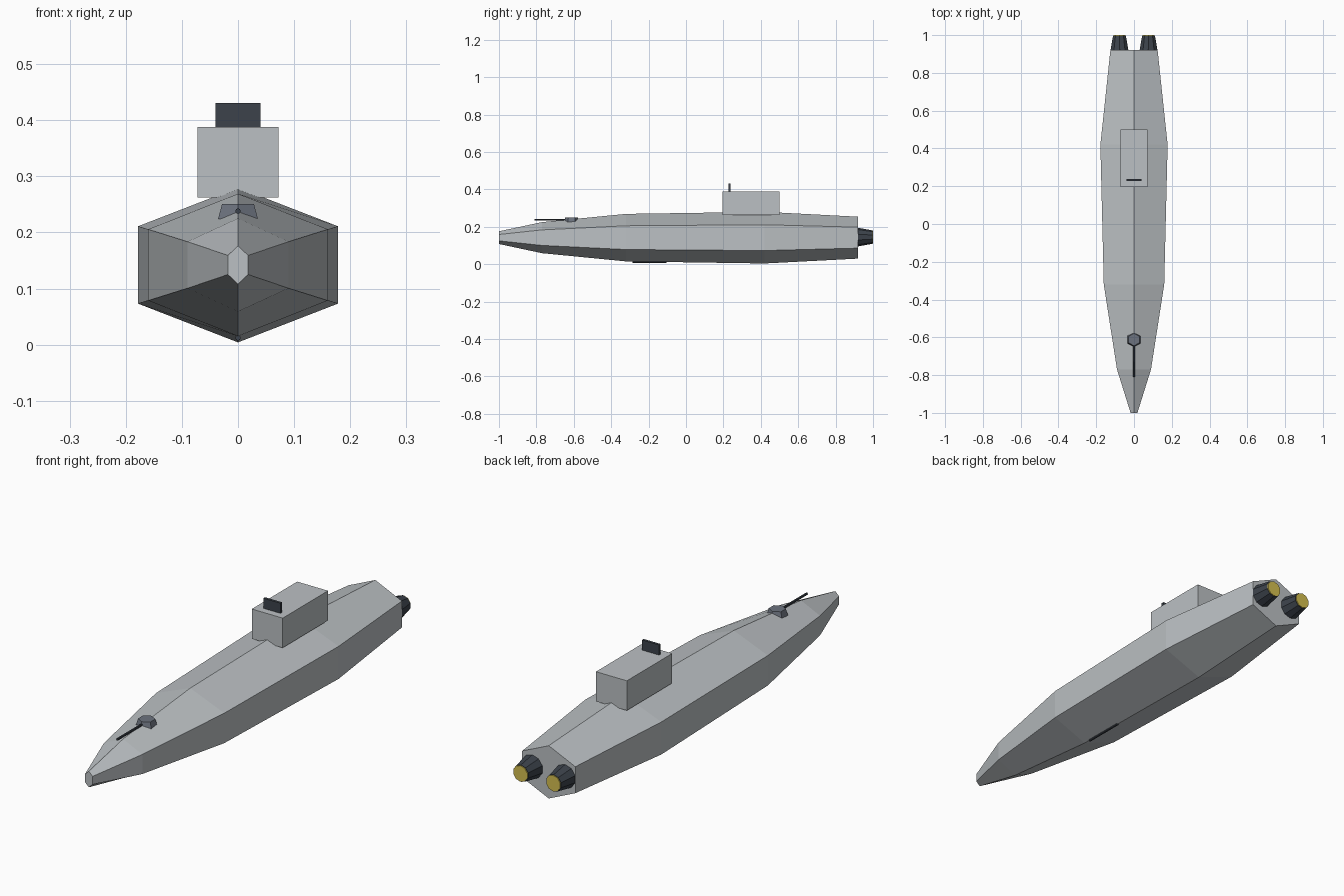
import bpy, bmesh, math
from mathutils import Matrix

cube = bpy.data.objects.get("Cube")
if cube:
    bpy.data.objects.remove(cube, do_unlink=True)


def material(name, rgb):
    m = bpy.data.materials.new(name)
    m.use_nodes = True
    m.diffuse_color = (*rgb, 1)
    m.node_tree.nodes["Principled BSDF"].inputs["Base Color"].default_value = (*rgb, 1)
    return m


hull_grey = material("hull grey", (0.50, 0.53, 0.55))
gun_grey = material("gun grey", (0.15, 0.17, 0.21))
dark_steel = material("dark steel", (0.045, 0.055, 0.07))
exhaust_yellow = material("exhaust yellow", (0.66, 0.52, 0.08))


def finish(name, bm, mat):
    bmesh.ops.recalc_face_normals(bm, faces=bm.faces)
    mesh = bpy.data.meshes.new(name)
    bm.to_mesh(mesh)
    bm.free()
    mesh.materials.append(mat)
    obj = bpy.data.objects.new(name, mesh)
    bpy.context.collection.objects.link(obj)
    return obj


def box(name, centre, size, mat):
    bm = bmesh.new()
    bmesh.ops.create_cube(bm, size=1, matrix=Matrix.Translation(centre) @ Matrix.Diagonal((*size, 1)))
    return finish(name, bm, mat)


def cone(name, centre, r1, r2, depth, sides, mat, along_y=False):
    """Frustum along +z, or along +y when along_y is set."""
    bm = bmesh.new()
    turn = Matrix.Rotation(-math.pi / 2, 4, "X") if along_y else Matrix()
    bmesh.ops.create_cone(bm, cap_ends=True, segments=sides, radius1=r1, radius2=r2,
                          depth=depth, matrix=Matrix.Translation(centre) @ turn)
    return finish(name, bm, mat)


# Hull: six-sided sections lofted from bow to stern (y, half width, half height)
MID = 0.142
stations = [(-1, 0.018, 0.034), (-0.77, 0.09, 0.083), (-0.32, 0.16, 0.127),
            (0.42, 0.178, 0.138), (0.92, 0.125, 0.112)]
bm = bmesh.new()
rings = []
for y, w, h in stations:
    outline = [(0, h), (w, h / 2), (w, -h / 2), (0, -h), (-w, -h / 2), (-w, h / 2)]
    rings.append([bm.verts.new((x, y, MID + z)) for x, z in outline])
for a, b in zip(rings, rings[1:]):
    for i in range(6):
        j = (i + 1) % 6
        bm.faces.new((a[i], a[j], b[j], b[i]))
bm.faces.new(rings[0])
bm.faces.new(rings[-1])
finish("hull", bm, hull_grey)

# Conning tower and its mast plate
box("conning_tower", (0, 0.348, 0.325), (0.145, 0.304, 0.126), hull_grey)
box("mast_plate", (0, 0.232, 0.408), (0.08, 0.011, 0.046), dark_steel)

# Deck gun
cone("deck_gun_turret", (0, -0.612, 0.237), 0.041, 0.033, 0.027, 6, gun_grey)
cone("deck_gun_barrel", (0, -0.71, 0.238), 0.005, 0.005, 0.2, 8, dark_steel, True)

# Keel gun barrel, half sunk in the bottom edge
cone("keel_gun_barrel", (0, -0.195, 0.012), 0.005, 0.005, 0.18, 8, dark_steel, True)

# Twin thrusters with glowing ends
for side, x in (("left", 0.077), ("right", -0.077)):
    cone(side + "_thruster", (x, 0.957, 0.145), 0.05, 0.036, 0.078, 10, dark_steel, True)
    cone(side + "_exhaust", (x, 0.996, 0.145), 0.034, 0.034, 0.008, 10, exhaust_yellow, True)
